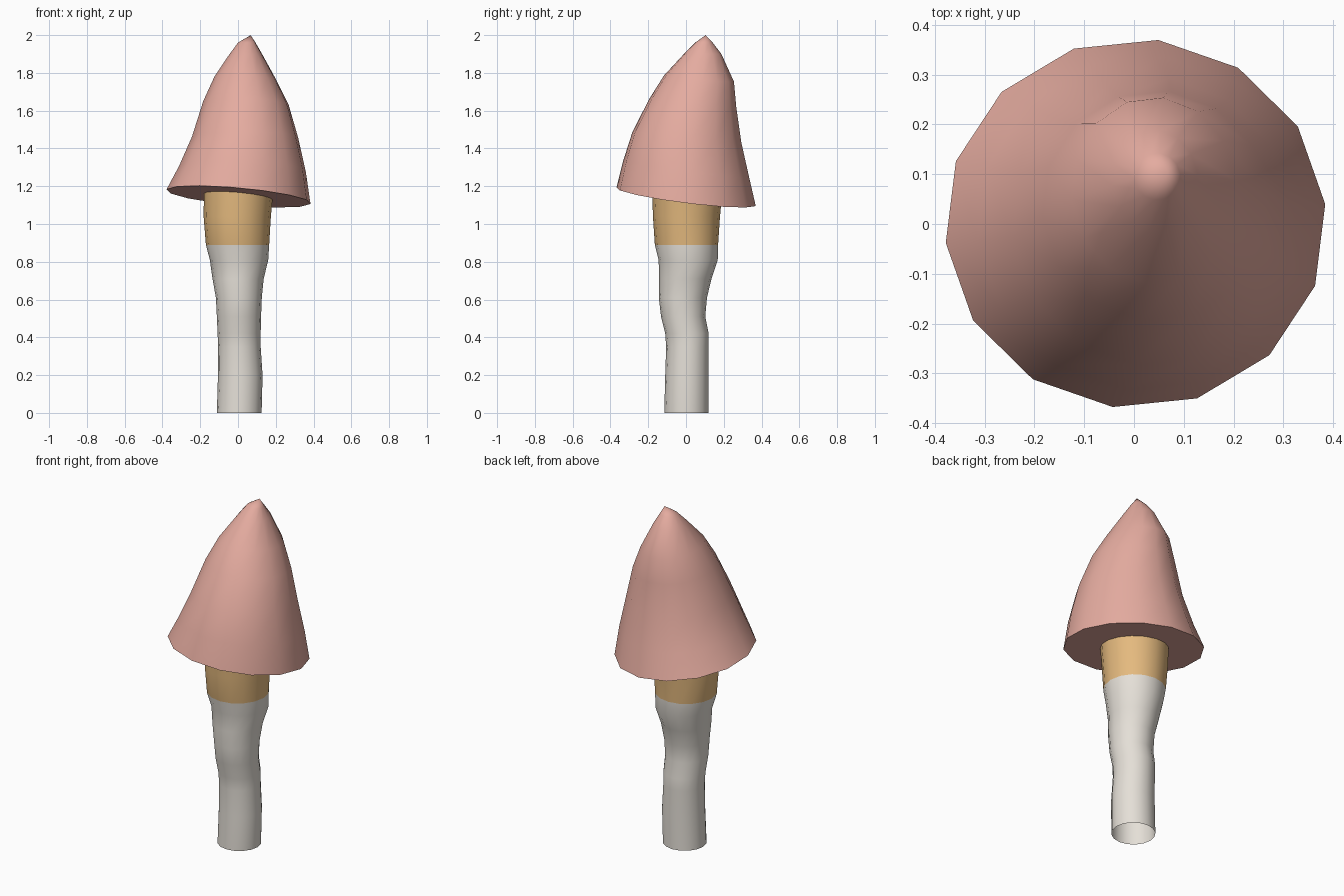
import bpy, bmesh
from math import sin, cos, radians, tau

old = bpy.data.objects.get("Cube")
if old:
    bpy.data.objects.remove(old)


def make_material(name, rgb):
    m = bpy.data.materials.new(name)
    m.use_nodes = True
    m.diffuse_color = (*rgb, 1)
    m.node_tree.nodes["Principled BSDF"].inputs["Base Color"].default_value = (*rgb, 1)
    return m


pink = make_material("dusty pink", (0.78, 0.41, 0.35))
cream = make_material("pale cream", (0.78, 0.74, 0.68))
tan = make_material("warm tan", (0.78, 0.49, 0.21))


def loft(bm, rings, sides, turn):
    """Skin rings given as (z, left, right, front, back, tilt x, tilt y)."""
    loops = []
    for z, x0, x1, y0, y1, tx, ty in rings:
        loop = []
        for i in range(sides):
            a = radians(turn) + tau * i / sides
            dx, dy = (x1 - x0) / 2 * cos(a), (y1 - y0) / 2 * sin(a)
            loop.append(bm.verts.new(((x0 + x1) / 2 + dx, (y0 + y1) / 2 + dy,
                                      z + tx * dx + ty * dy)))
        loops.append(loop)
    for low, high in zip(loops, loops[1:]):
        for i in range(sides):
            j = (i + 1) % sides
            bm.faces.new((low[i], low[j], high[j], high[i]))
    return loops


def finish(bm, name, mats, sharp):
    me = bpy.data.meshes.new(name)
    bm.to_mesh(me)
    bm.free()
    for m in mats:
        me.materials.append(m)
    ob = bpy.data.objects.new(name, me)
    bpy.context.collection.objects.link(ob)
    bpy.ops.object.select_all(action='DESELECT')
    ob.select_set(True)
    bpy.context.view_layer.objects.active = ob
    bpy.ops.object.shade_smooth_by_angle(angle=radians(sharp))


# Crooked stem, open at the foot, with a tan collar at the top
bm = bmesh.new()
stem_rings = [
    (0.00, -.112, .125, -.115, .12), (0.20, -.106, .13, -.11, .12),
    (0.35, -.105, .12, -.105, .12), (0.42, -.108, .12, -.11, .12),
    (0.51, -.112, .122, -.132, .102), (0.61, -.117, .126, -.144, .111),
    (0.71, -.135, .136, -.142, .135), (0.81, -.149, .16, -.145, .168),
    (0.89, -.17, .165, -.165, .17), (1.04, -.182, .174, -.175, .18),
    (1.20, -.18, .19, -.18, .195)]
loft(bm, [(*r, 0, 0) for r in stem_rings], 16, 0)
for f in bm.faces:
    f.material_index = int(f.calc_center_median().z > 0.89)
finish(bm, "stem", [cream, tan], 60)

# Leaning pointed cap with a tilted flat underside
bm = bmesh.new()
cap_rings = [
    (1.145, -.38, .386, -.37, .372, -.09, -.125),
    (1.29, -.315, .361, -.335, .337, -.03, -.13),
    (1.46, -.245, .32, -.285, .295, 0, -.1),
    (1.64, -.185, .27, -.195, .268, -.04, -.1),
    (1.77, -.126, .205, -.118, .255, -.05, -.08),
    (1.90, -.045, .128, -.012, .188, 0, 0),
    (1.96, 0, .093, .048, .142, 0, 0)]
loops = loft(bm, cap_rings, 14, 6)
tip = bm.verts.new((.067, .104, 2))
for a, b in zip(loops[-1], loops[-1][1:] + loops[-1][:1]):
    bm.faces.new((a, b, tip))
bm.faces.new(loops[0][::-1])
finish(bm, "cap", [pink], 60)
